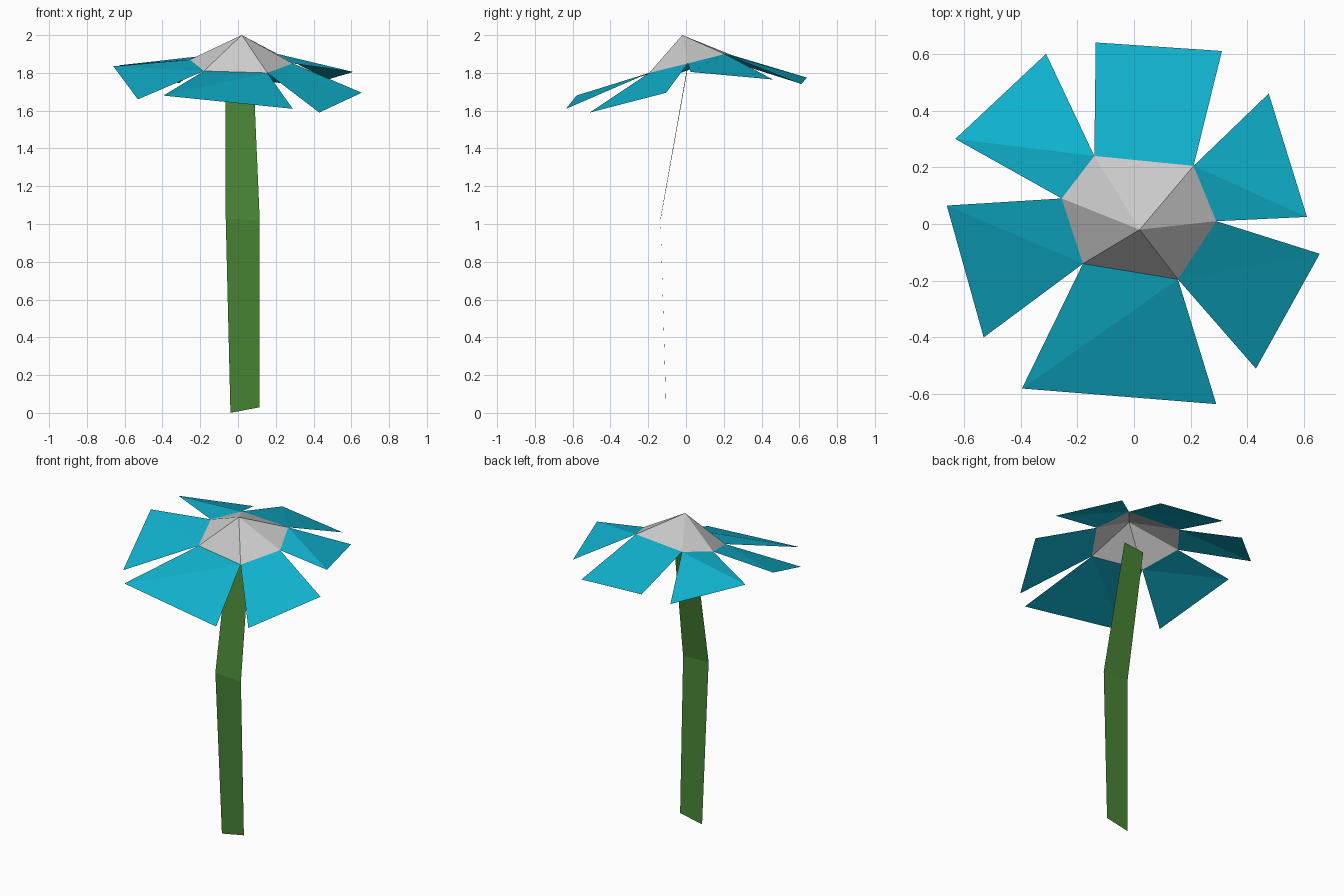
import bpy


def make(name, verts, faces, color=None):
    mesh = bpy.data.meshes.new(name)
    mesh.from_pydata(verts, [], faces)
    mesh.update()
    obj = bpy.data.objects.new(name, mesh)
    bpy.context.collection.objects.link(obj)
    if color:
        mat = bpy.data.materials.get(color[0]) or bpy.data.materials.new(color[0])
        mat.diffuse_color = color[1]
        mesh.materials.append(mat)
    return obj


TEAL = ("petal_teal", (0.005, 0.45, 0.62, 1))
GREEN = ("stem_green", (0.065, 0.23, 0.035, 1))

# Flower centre: open six-sided cone, rim listed counter-clockwise from above
apex = (0.02, -0.02, 2.0)
rim = [(0.29, 0.01, 1.85), (0.21, 0.205, 1.90), (-0.14, 0.24, 1.895),
       (-0.255, 0.09, 1.87), (-0.18, -0.14, 1.81), (0.155, -0.195, 1.80)]
make("flower_centre", [apex] + rim,
     [(0, i + 1, (i + 1) % 6 + 1) for i in range(6)])

# Petals: outer corners of each one, hanging from a rim edge;
# the last value picks which way the petal is creased
tips = [((0.61, 0.025, 1.805), (0.475, 0.46, 1.765), 1),
        ((0.31, 0.61, 1.74), (-0.135, 0.64, 1.775), 0),
        ((-0.31, 0.60, 1.745), (-0.63, 0.30, 1.84), 0),
        ((-0.66, 0.065, 1.835), (-0.53, -0.40, 1.66), 1),
        ((-0.395, -0.58, 1.68), (0.29, -0.635, 1.61), 1),
        ((0.43, -0.51, 1.59), (0.655, -0.105, 1.695), 0)]
for i, (p, q, crease) in enumerate(tips):
    faces = [(0, 1, 3), (1, 2, 3)] if crease else [(0, 1, 2), (0, 2, 3)]
    make(f"petal_{i + 1}", [rim[i], p, q, rim[(i + 1) % 6]], faces, TEAL)

# Stem: flat strip bent once at mid height
make("stem",
     [(-0.04, -0.105, 0.0), (0.115, -0.105, 0.03),
      (0.115, -0.135, 1.02), (-0.065, -0.135, 1.03),
      (0.08, 0.01, 1.83), (-0.065, 0.005, 1.82)],
     [(0, 1, 2, 3), (3, 2, 4, 5)], GREEN)
